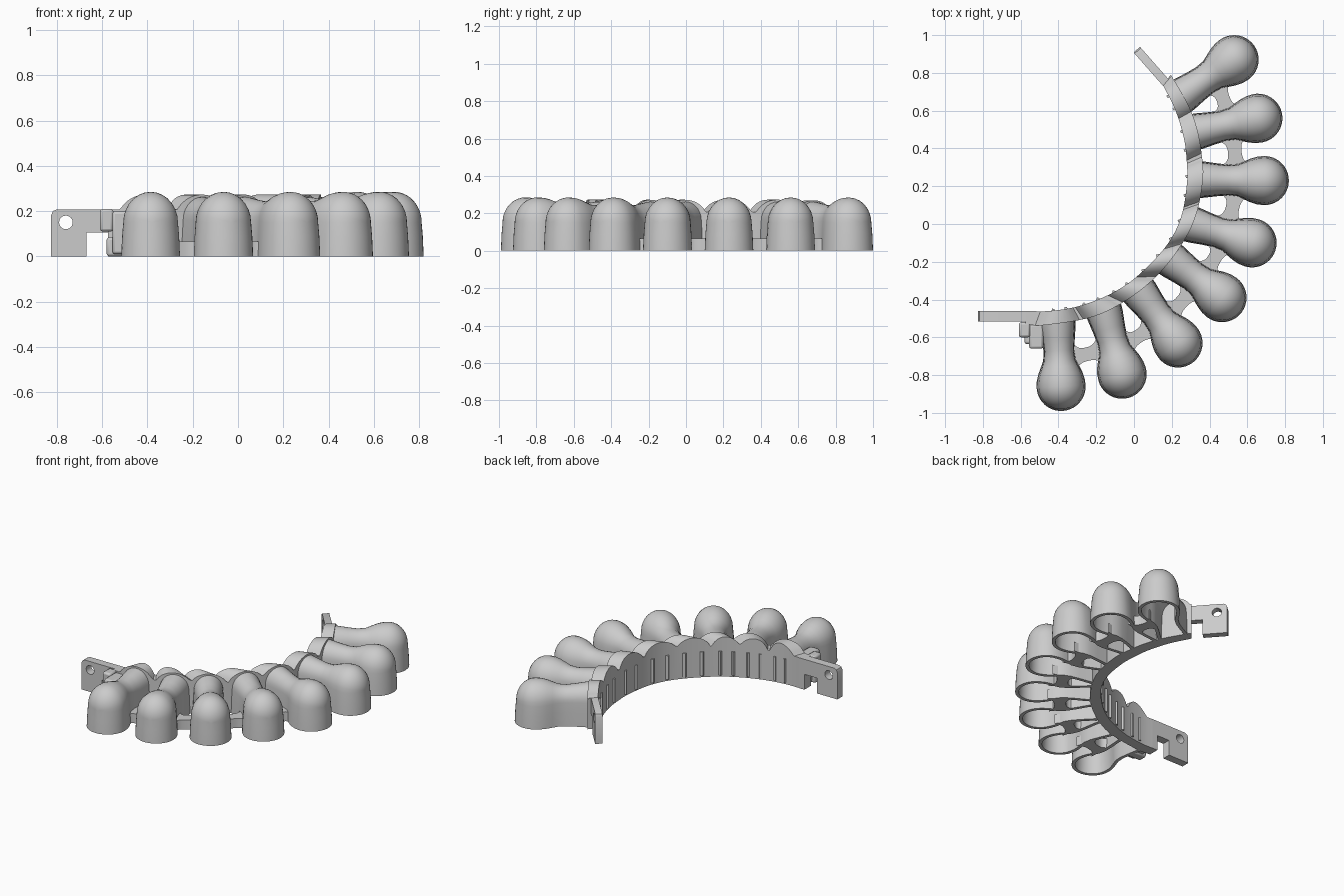
import bpy, bmesh, math
from mathutils import Vector as V

if "Cube" in bpy.data.objects:
    bpy.data.objects.remove(bpy.data.objects["Cube"])

# finger layout: (point on wall, bulb centre)
FINGERS = [((.285, .70), (.53, .87)), ((.335, .49), (.656, .56)), ((.365, .235), (.69, .23)),
           ((.30, 0), (.625, -.10)), ((.19, -.185), (.466, -.39)), ((.025, -.355), (.233, -.63)),
           ((-.155, -.475), (-.063, -.795)), ((-.405, -.53), (-.386, -.86))]
FINGERS = [(V(b), V(c)) for b, c in FINGERS]
# wall plan: inner xy, outer xy
WALL = [(.152, .738, .195, .79), (.22, .60, .285, .635), (.265, .45, .335, .50), (.28, .32, .36, .355),
        (.28, .21, .365, .24), (.25, .04, .335, .07), (.175, -.11, .27, -.08), (.03, -.265, .14, -.255),
        (-.105, -.36, -.02, -.39), (-.275, -.43, -.215, -.49), (-.44, -.46, -.47, -.535),
        (-.575, -.46, -.575, -.53)]


def finish(name, bm):
    bmesh.ops.remove_doubles(bm, verts=bm.verts, dist=1e-5)
    bmesh.ops.recalc_face_normals(bm, faces=bm.faces)
    me = bpy.data.meshes.new(name)
    bm.to_mesh(me)
    bm.free()
    ob = bpy.data.objects.new(name, me)
    bpy.context.collection.objects.link(ob)
    bpy.ops.object.select_all(action='DESELECT')
    ob.select_set(True)
    bpy.context.view_layer.objects.active = ob
    bpy.ops.object.shade_smooth_by_angle(angle=math.radians(30))
    return ob


def strip(name, rows):
    """Closed bar through rows of four corners."""
    bm = bmesh.new()
    vs = [[bm.verts.new(p) for p in r] for r in rows]
    for a, b in zip(vs, vs[1:]):
        for k in range(4):
            bm.faces.new((a[k], a[k - 1], b[k - 1], b[k]))
    bm.faces.new(vs[0])
    bm.faces.new(vs[-1])
    return finish(name, bm)


def corners(p, q, z0, z1):
    return [(p.x, p.y, z0), (p.x, p.y, z1), (q.x, q.y, z1), (q.x, q.y, z0)]


def catmull(p, t):
    i = min(int(t), len(p) - 2)
    u = t - i
    a, b, c, d = (p[max(i - 1, 0)], p[i], p[i + 1], p[min(i + 2, len(p) - 1)])
    return [.5 * (2 * B + (C - A) * u + (2 * A - 5 * B + 4 * C - D) * u * u + (3 * B - A - 3 * C + D) * u ** 3)
            for A, B, C, D in zip(a, b, c, d)]


# curved wall with a scalloped top
N = 14 * (len(WALL) - 1)
samples = []
for k in range(N + 1):
    x, y, X, Y = catmull(WALL, k * (len(WALL) - 1) / N)
    samples.append((V((x, y)), V((X, Y))))
rows = []
for p, q in samples:
    s = min((q - b).length for b, c in FINGERS) / .125
    rows.append(corners(p, q, 0, max(.208, .165 + .108 * math.sqrt(max(0, 1 - s * s)))))
strip("curved_wall", rows)


# hollow keyhole-shaped fingers, open underneath
R, RISE, T = .13, .135, .022
NECK = [(-.36, .098, .162), (-.32, .096, .162), (-.25, .087, .16), (-.19, .082, .158), (-.14, .087, .157),
        (-.105, .102, .155), (-.07, .117, .153), (-.035, .127, .151)]


def finger(i, base, c):
    f = (c - base).normalized()
    side = V((f.y, -f.x))
    bm = bmesh.new()
    shells = []
    for t in (0, T):
        secs = [(d, w - t, z, RISE * w / R - t) for d, w, z in NECK]
        for k in range(11):
            a = k * math.pi / 20
            secs.append(((R - t) * math.sin(a), (R - t) * math.cos(a), .15, (RISE - t) * math.cos(a)))
        rings = []
        for d, w, z0, rise in secs:
            pts = [(1, -w, 0), (.97, -w, z0 * .6)]
            pts += [(.93, -w * math.cos(a * math.pi / 14), z0 + rise * math.sin(a * math.pi / 14)) for a in range(15)]
            pts += [(.97, w, z0 * .6), (1, w, 0)]
            ring = []
            for tap, s, z in pts:
                p = c + f * (d * tap if d > 0 else d) + side * s * tap
                ring.append(bm.verts.new((p.x, p.y, z)))
            rings.append(ring)
        shells.append(rings)
        for a, b in zip(rings, rings[1:]):
            for k in range(len(a) - 1):
                bm.faces.new((a[k], a[k + 1], b[k + 1], b[k]))
    o, n = shells
    for k in range(len(o) - 1):
        for e in (0, -1):
            bm.faces.new((o[k][e], o[k + 1][e], n[k + 1][e], n[k][e]))
    for k in range(len(o[0]) - 1):
        bm.faces.new((o[0][k], o[0][k + 1], n[0][k + 1], n[0][k]))
    finish(f"finger_{i}", bm)


for i, (b, c) in enumerate(FINGERS, 1):
    finger(i, b, c)


# flared webs joining neighbouring fingers
def frame(fg):
    f = (fg[1] - fg[0]).normalized()
    return f, V((f.y, -f.x))


for i, (A, B) in enumerate(zip(FINGERS, FINGERS[1:]), 1):
    (fa, sa), (fb, sb) = frame(A), frame(B)
    pa = A[1] - fa * .15 + sa * .077
    pb = B[1] - fb * .15 - sb * .077
    rows = []
    for k in range(13):
        t = k / 12
        p, f = pa.lerp(pb, t), fa.lerp(fb, t).normalized()
        hw = .036 + .04 * abs(2 * t - 1) ** 3
        rows.append(corners(p - f * hw, p + f * hw, 0, .065))
    strip(f"web_{i}", rows)

# thin upright ribs on the inside of the wall, two per finger
for i, fg in enumerate(FINGERS, 1):
    f, s = frame(fg)
    for j in (-1, 1):
        target = fg[0] + s * j * .05
        p, q = min(samples, key=lambda m: (m[1] - target).length)
        n = (p - q).normalized()
        tan = V((-n.y, n.x)) * .007
        strip(f"rib_{i}_{'a' if j < 0 else 'b'}",
              [corners(p - n * .01 + tan * e, p + n * .01 + tan * e, .012, .175) for e in (-1, 1)])


# end tabs: notched plates with a pin hole
def tab(name, end, along, out, thick):
    cu = bpy.data.curves.new(name, 'CURVE')
    cu.dimensions = '2D'
    cu.fill_mode = 'BOTH'
    cu.extrude = thick / 2
    plate = [(0, 0), (.155, 0), (.155, .105), (.25, .105), (.25, 0), (.29, 0), (.29, .208), (.025, .208),
             (.008, .2), (0, .183)]
    hole = [(.065 + .03 * math.cos(a * math.pi / 12), .15 + .03 * math.sin(a * math.pi / 12)) for a in range(24)]
    for pts in (plate, hole):
        sp = cu.splines.new('POLY')
        sp.points.add(len(pts) - 1)
        for p, xy in zip(sp.points, pts):
            p.co = (*xy, 0, 1)
        sp.use_cyclic_u = True
    tmp = bpy.data.objects.new(name + "_outline", cu)
    bpy.context.collection.objects.link(tmp)
    me = bpy.data.meshes.new_from_object(tmp.evaluated_get(bpy.context.evaluated_depsgraph_get()))
    bpy.data.objects.remove(tmp)
    bm = bmesh.new()
    bm.from_mesh(me)
    for v in bm.verts:
        x, z, o = v.co
        p = end + along * x + out * (o + thick / 2)
        v.co = (p.x, p.y, z)
    finish(name, bm)


tab("left_tab", V((-.825, -.46)), V((1, 0)), V((0, -1)), .055)
d = V((.66, -.75)).normalized()
tab("upper_tab", V((-.002, .908)), d, V((-d.y, d.x)), .045)


# small latch beside the left tab
def block(name, x0, x1, y0, y1, z0, z1):
    ob = strip(name, [corners(V((x, y0)), V((x, y1)), z0, z1) for x in (x0, x1)])
    m = ob.modifiers.new("soft_edges", 'BEVEL')
    m.width, m.segments = .012, 2


block("latch_upper", -.61, -.55, -.60, -.52, .11, .21)
block("latch_lower", -.58, -.47, -.635, -.57, 0, .085)
block("latch_body", -.555, -.48, -.66, -.53, .01, .20)
